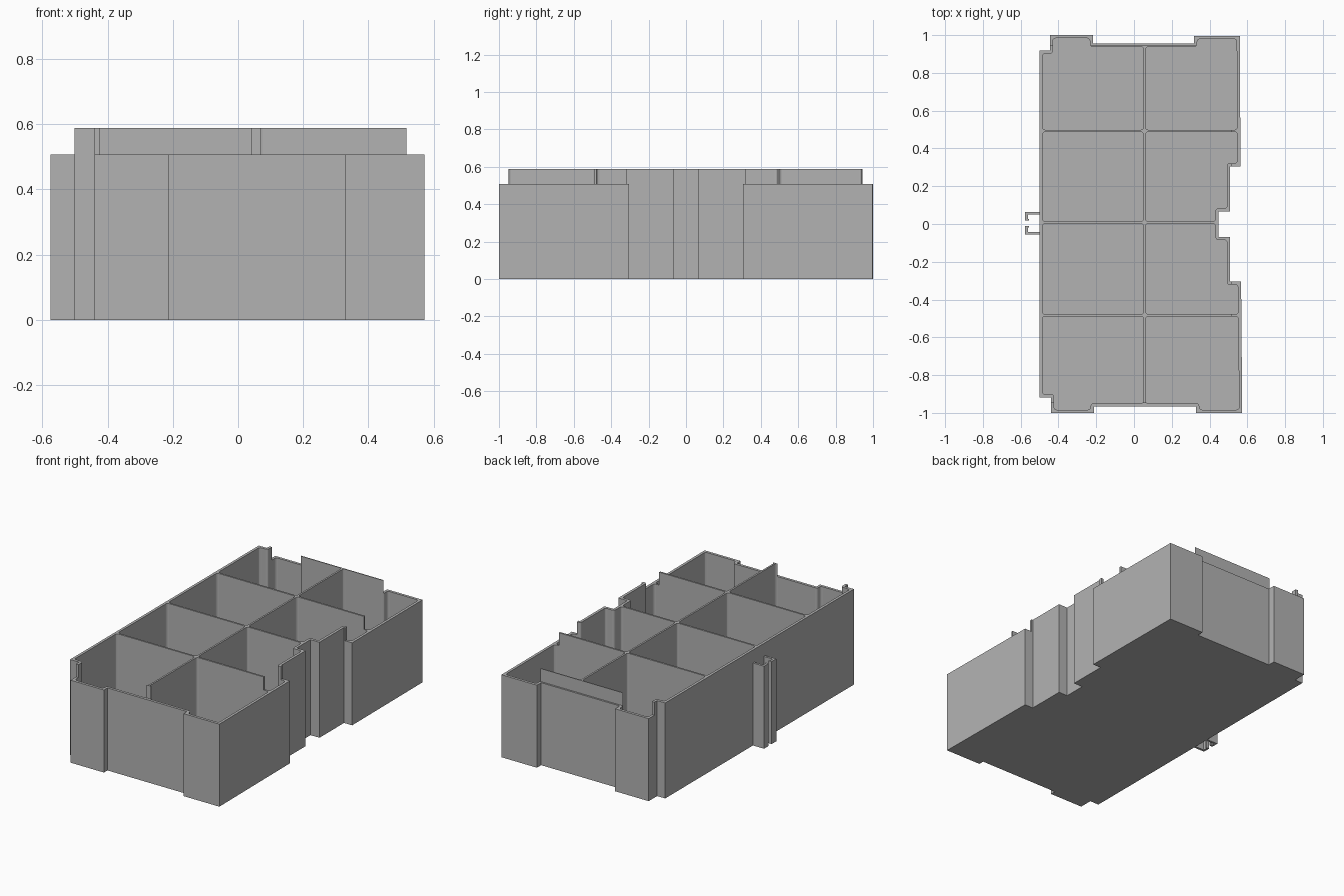
import bpy, bmesh
from mathutils import Vector

WALL, FLOOR, RIM, TOP = 0.0165, 0.02, 0.508, 0.588
DIVIDER_X, DIVIDERS_Y, DIVIDER_HALF = 0.056, (-0.483, 0.008, 0.493), 0.0055

cube = bpy.data.objects.get("Cube")
if cube:
    bpy.data.objects.remove(cube)

grey = bpy.data.materials.new("matte grey")
grey.use_nodes = True
grey.diffuse_color = (0.45, 0.45, 0.45, 1)
grey.node_tree.nodes["Principled BSDF"].inputs["Base Color"].default_value = grey.diffuse_color


def prism(name, points, z0, z1, rounding=0):
    """Extrude a flat outline, optionally with rounded corners."""
    bm = bmesh.new()
    bm.faces.new([bm.verts.new((x, y, z0)) for x, y in points])
    if rounding:
        bmesh.ops.bevel(bm, geom=bm.verts[:], offset=rounding, segments=3,
                        profile=0.5, affect='VERTICES')
    ext = bmesh.ops.extrude_face_region(bm, geom=bm.faces[:])
    top = [v for v in ext["geom"] if isinstance(v, bmesh.types.BMVert)]
    bmesh.ops.translate(bm, verts=top, vec=(0, 0, z1 - z0))
    bmesh.ops.recalc_face_normals(bm, faces=bm.faces[:])
    mesh = bpy.data.meshes.new(name)
    bm.to_mesh(mesh)
    bm.free()
    mesh.materials.append(grey)
    obj = bpy.data.objects.new(name, mesh)
    bpy.context.collection.objects.link(obj)
    return obj


def rect(x0, x1, y0, y1):
    return [(x0, y0), (x1, y0), (x1, y1), (x0, y1)]


def inset(points, d):
    """Move each side of a counter-clockwise outline inward by d."""
    result = []
    for i, p in enumerate(points):
        a, b, c = Vector(points[i - 1]), Vector(p), Vector(points[(i + 1) % len(points)])
        u, v = (b - a).normalized(), (c - b).normalized()
        n, m = Vector((-u.y, u.x)), Vector((-v.y, v.x))
        result.append(tuple(b + (n + m) * d / (1 + n.dot(m))))
    return result


def clip(points, axis, limit, sign):
    """Keep the part of an outline on one side of an axis-aligned line."""
    result = []
    for i, p in enumerate(points):
        q = points[i - 1]
        dp, dq = sign * (p[axis] - limit), sign * (q[axis] - limit)
        if dp * dq < 0:
            t = dq / (dq - dp)
            result.append(tuple(q[k] + (p[k] - q[k]) * t for k in (0, 1)))
        if dp >= 0:
            result.append(p)
    return result


# Stepped tray outline, counter-clockwise from the front left corner
outline = [(-0.501, -0.918), (-0.44, -0.918), (-0.44, -1), (-0.213, -1),
           (-0.213, -0.966), (0.329, -0.966), (0.329, -1), (0.573, -1),
           (0.567, -0.305), (0.509, -0.305), (0.509, -0.068), (0.448, -0.068),
           (0.448, 0.066), (0.509, 0.066), (0.509, 0.305), (0.564, 0.305),
           (0.56, 0.996), (0.318, 0.996), (0.318, 0.955), (-0.217, 0.955),
           (-0.217, 1), (-0.446, 1), (-0.446, 0.918), (-0.501, 0.918)]
tray = prism("tray", outline, 0, TOP)

# Lowered outer rim at the back, front and right
cutters = [prism("rim_cutter", r, RIM, 1) for r in
           (rect(-2, 2, 0.944, 2), rect(-2, 2, -2, -0.948), rect(0.517, 2, -2, 2))]

# Eight compartments with rounded corners, separated by thin dividers
inner = inset(outline, WALL)
rows = (-2,) + DIVIDERS_Y + (2,)
for side in (-1, 1):
    half = clip(inner, 0, DIVIDER_X + side * DIVIDER_HALF, side)
    for low, high in zip(rows, rows[1:]):
        cell = clip(clip(half, 1, low + DIVIDER_HALF, 1), 1, high - DIVIDER_HALF, -1)
        cutters.append(prism("compartment_cutter", cell, FLOOR, 1, 0.014))

for cutter in cutters:
    cutter.hide_render = True
    mod = tray.modifiers.new("cut", 'BOOLEAN')
    mod.operation, mod.solver, mod.object = 'DIFFERENCE', 'EXACT', cutter

# Bake the cuts and discard the cutters
bpy.context.view_layer.update()
baked = bpy.data.meshes.new_from_object(
    tray.evaluated_get(bpy.context.evaluated_depsgraph_get()))
tray.modifiers.clear()
tray.data = baked
for cutter in cutters:
    bpy.data.objects.remove(cutter)

# Pair of hooked connector rails on the left wall
hook = [(-0.495, 0.06), (-0.576, 0.06), (-0.576, 0.015), (-0.556, 0.015),
        (-0.556, 0.023), (-0.562, 0.023), (-0.562, 0.046), (-0.495, 0.046)]
for name, side in (("back_connector_hook", 1), ("front_connector_hook", -1)):
    prism(name, [(x, 0.004 + side * y) for x, y in hook], 0, RIM)
